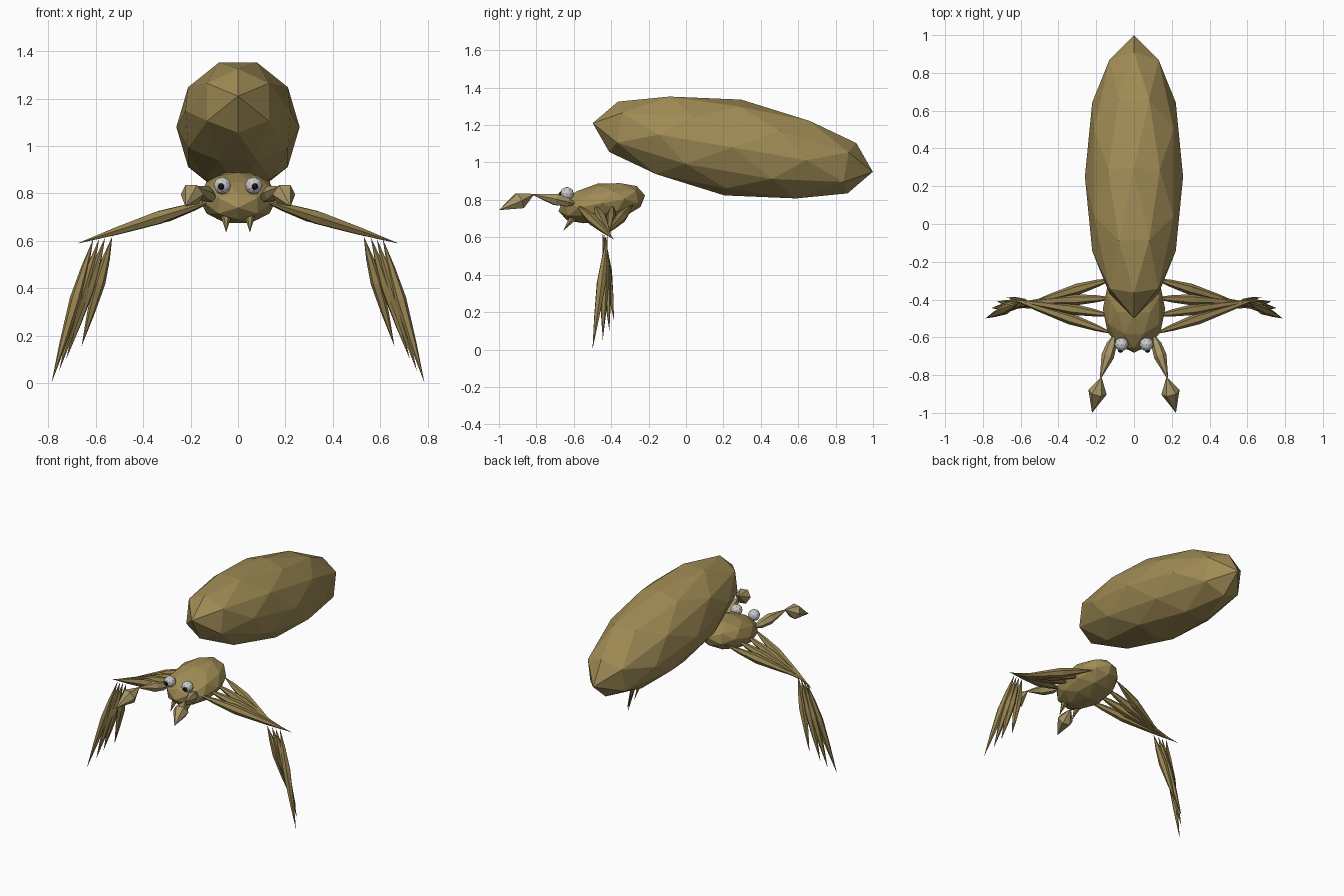
import bpy, bmesh, math
from itertools import product
from mathutils import Vector, Matrix

if "Cube" in bpy.data.objects:
    bpy.data.objects.remove(bpy.data.objects["Cube"])


def material(name, rgb):
    m = bpy.data.materials.new(name)
    m.diffuse_color = (*rgb, 1)
    m.use_nodes = True
    m.node_tree.nodes["Principled BSDF"].inputs["Base Color"].default_value = m.diffuse_color
    return m


BODY = material("olive_body", (0.35, 0.26, 0.09))
LEG = material("olive_leg", (0.31, 0.23, 0.08))
PALP = material("pale_palp", (0.40, 0.31, 0.14))
WHITE = material("eye_white", (0.72, 0.72, 0.74))
BLACK = material("pupil_black", (0.01, 0.01, 0.01))


def finish(name, bm, mat):
    bmesh.ops.recalc_face_normals(bm, faces=bm.faces[:])
    me = bpy.data.meshes.new(name)
    bm.to_mesh(me)
    bm.free()
    me.materials.append(mat)
    ob = bpy.data.objects.new(name, me)
    bpy.context.collection.objects.link(ob)
    return ob


def ball(name, center, radii, mat, tilt=0.0):
    """Once-subdivided icosahedron with vertices on all three axes."""
    t = (1 + math.sqrt(5)) / 2
    pts = set()
    for base in ((1, 0, t), (0, 0, 1), (1 / t, 1, t)):
        for k in range(3):
            p = base[k:] + base[:k]
            for s in product((-1, 1), repeat=3):
                v = Vector([a * b for a, b in zip(p, s)]).normalized()
                pts.add(tuple(round(c, 5) + 0.0 for c in v))
    bm = bmesh.new()
    for p in sorted(pts):
        bm.verts.new(p)
    bmesh.ops.convex_hull(bm, input=bm.verts[:])
    mat4 = (Matrix.Translation(center) @ Matrix.Rotation(tilt, 4, 'X')
            @ Matrix.Diagonal((*radii, 1)))
    bmesh.ops.transform(bm, matrix=mat4, verts=bm.verts[:])
    return finish(name, bm, mat)


def spindle(name, a, b, radius, mat, profile, sides=6):
    """Faceted tapering rod from a to b; profile = (position, relative radius)."""
    a, b = Vector(a), Vector(b)
    q = (b - a).to_track_quat('Z', 'Y')
    bm = bmesh.new()
    rings = []
    for f, r in profile:
        rings.append([bm.verts.new(a.lerp(b, f) + q @ Vector((
            radius * r * math.cos(2 * math.pi * i / sides),
            radius * r * math.sin(2 * math.pi * i / sides), 0)))
            for i in range(sides)])
    tip0, tip1 = bm.verts.new(a), bm.verts.new(b)
    for i in range(sides):
        j = (i + 1) % sides
        bm.faces.new((tip0, rings[0][j], rings[0][i]))
        for lo, hi in zip(rings, rings[1:]):
            bm.faces.new((lo[i], lo[j], hi[j], hi[i]))
        bm.faces.new((rings[-1][i], rings[-1][j], tip1))
    return finish(name, bm, mat)


# Body
ball("abdomen", (0, 0.25, 1.08), (0.26, 0.76, 0.26), BODY, -0.172)
ball("head_thorax", (0, -0.45, 0.782), (0.165, 0.235, 0.108), BODY, 0.18)

LIMB = ((0.2, 0.62), (0.42, 1.0), (0.72, 0.58))
BULB = ((0.42, 1.0),)
# Legs: hip y, knee end, lower leg start, foot
LEGS = (
    (-0.56, (0.68, -0.385, 0.588), (0.61, -0.42, 0.61), (0.787, -0.50, 0.0)),
    (-0.48, (0.65, -0.40, 0.60), (0.585, -0.43, 0.61), (0.755, -0.445, 0.05)),
    (-0.40, (0.62, -0.415, 0.605), (0.56, -0.435, 0.615), (0.725, -0.41, 0.10)),
    (-0.31, (0.585, -0.43, 0.615), (0.53, -0.445, 0.62), (0.66, -0.385, 0.155)),
)

for side, s in (("left", -1), ("right", 1)):
    def m(p):
        return (p[0] * s, p[1], p[2])

    for i, (hip, knee, shin, foot) in enumerate(LEGS, 1):
        spindle(f"{side}_upper_leg_{i}", m((0.09, hip + 0.012 * (i - 2.5) * 1.5, 0.775)),
                m(knee), 0.03, LEG, LIMB)
        spindle(f"{side}_lower_leg_{i}", m(shin), m(foot), 0.026, LEG, LIMB)

    # Feelers with bulbs at the front
    spindle(f"{side}_feeler", m((0.10, -0.58, 0.775)), m((0.182, -0.83, 0.832)),
            0.034, PALP, ((0.22, 0.8), (0.48, 1.0)), 6)
    spindle(f"{side}_feeler_bulb", m((0.172, -0.81, 0.832)), m((0.222, -1.0, 0.745)),
            0.05, PALP, BULB, 6)

    # Eyes and pupils
    ball(f"{side}_eye", m((0.066, -0.637, 0.833)), (0.037,) * 3, WHITE)
    ball(f"{side}_pupil", m((0.071, -0.668, 0.829)), (0.014,) * 3, BLACK)

    # Fangs
    spindle(f"{side}_fang", m((0.05, -0.585, 0.73)), m((0.05, -0.656, 0.635)),
            0.023, LEG, ((0.25, 1.0),), 6)
